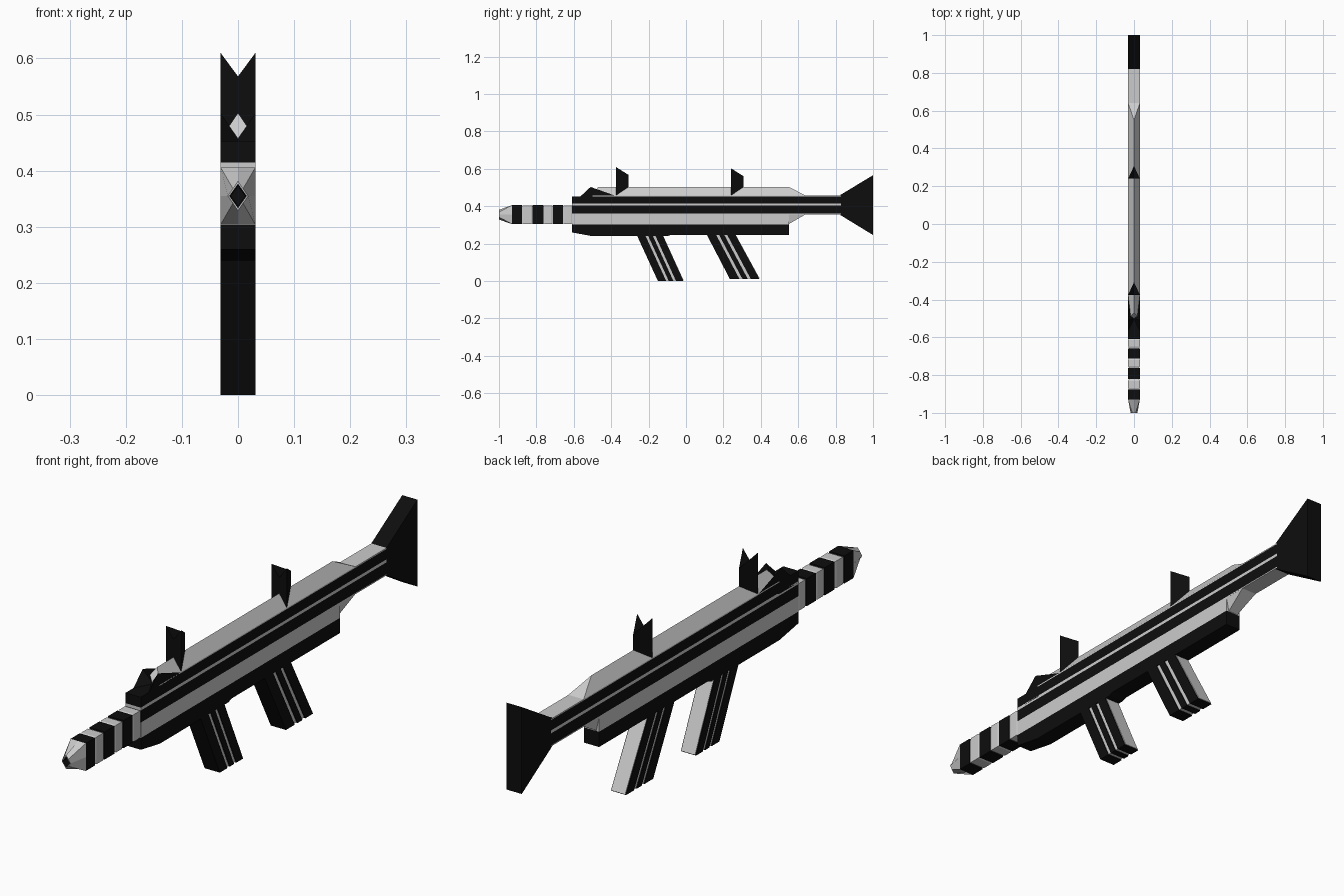
import bpy, bmesh

if "Cube" in bpy.data.objects:
    bpy.data.objects.remove(bpy.data.objects["Cube"])

W = 0.031
black = bpy.data.materials.new("black")
black.diffuse_color = (0.004, 0.004, 0.004, 1)
black.use_nodes = True
black.node_tree.nodes["Principled BSDF"].inputs["Base Color"].default_value = black.diffuse_color
light = bpy.data.materials.new("light_grey")
light.diffuse_color = (0.6, 0.6, 0.6, 1)
light.use_nodes = True
light.node_tree.nodes["Principled BSDF"].inputs["Base Color"].default_value = light.diffuse_color


def mesh(name, verts, faces, mat):
    me = bpy.data.meshes.new(name)
    me.from_pydata(verts, [], faces)
    bm = bmesh.new()
    bm.from_mesh(me)
    bmesh.ops.recalc_face_normals(bm, faces=bm.faces)
    bm.to_mesh(me)
    bm.free()
    me.materials.append(mat)
    ob = bpy.data.objects.new(name, me)
    bpy.context.collection.objects.link(ob)
    return ob


def loft(name, rings, mat, caps=True):
    n = len(rings[0])
    verts = [p for r in rings for p in r]
    faces = [(k * n + i, k * n + (i + 1) % n, (k + 1) * n + (i + 1) % n, (k + 1) * n + i)
             for k in range(len(rings) - 1) for i in range(n)]
    if caps:
        faces += [tuple(range(n)), tuple(range(len(verts) - n, len(verts)))]
    return mesh(name, verts, faces, mat)


def slab(name, profile, mat, w=W):
    """Side profile in (y, z) extruded across x."""
    return loft(name, [[(s * w, y, z) for y, z in profile] for s in (-1, 1)], mat)


def box(name, y0, y1, z0, z1, mat, w=W):
    return slab(name, [(y0, z0), (y1, z0), (y1, z1), (y0, z1)], mat, w)


# Receiver: layered strips
slab("lower_rail", [(-0.61, 0.303), (-0.61, 0.26), (-0.5, 0.24), (-0.1, 0.24),
                    (-0.08, 0.247), (0.55, 0.247), (0.55, 0.303)], black)
box("lower_strip", -0.61, 0.55, 0.303, 0.36, light)
box("side_band_low", -0.61, 0.83, 0.36, 0.404, black)
box("side_pinstripe", -0.61, 0.83, 0.404, 0.415, light)
box("side_band_high", -0.61, 0.83, 0.415, 0.453, black)
box("bar_top", -0.5, 0.83, 0.453, 0.457, light)
box("bar_underside", 0.55, 0.83, 0.356, 0.36, light)

# Ridged top cover and the matching tail below
mesh("top_cover", [(-W, -0.5, 0.457), (W, -0.5, 0.457), (W, 0.64, 0.457), (-W, 0.64, 0.457),
                   (0, -0.47, 0.503), (0, 0.55, 0.503)],
     [(0, 1, 2, 3), (0, 1, 4), (1, 2, 5, 4), (2, 3, 5), (3, 0, 4, 5)], light)
mesh("lower_tail", [(-W, 0.55, 0.357), (W, 0.55, 0.357), (W, 0.64, 0.357), (-W, 0.64, 0.357),
                    (-0.02, 0.55, 0.305), (0.02, 0.55, 0.305)],
     [(0, 1, 2, 3), (0, 1, 5, 4), (1, 2, 5), (2, 3, 4, 5), (3, 0, 4)], light)

# Front ramp: notched, with a fin running back on each side
for s, side in ((-1, "left"), (1, "right")):
    x = s * W
    mesh("front_ramp_" + side,
         [(x, -0.61, 0.41), (0, -0.61, 0.41), (x, -0.51, 0.503), (0, -0.5, 0.457),
          (x, -0.38, 0.457), (x, -0.5, 0.41), (0, -0.5, 0.41)],
         [(0, 1, 3, 2), (2, 3, 4), (0, 2, 4, 5), (3, 6, 5, 4), (0, 5, 6, 1), (1, 6, 3)], black)

# Flared stock
slab("stock", [(0.82, 0.356), (1.0, 0.246), (1.0, 0.566), (0.82, 0.457)], black)

# Sights: wedges with V notched tops, sitting on the ridge
for name, y, top in (("front_sight", -0.375, 0.61), ("rear_sight", 0.24, 0.603)):
    rings = [[(-W, y, a), (0, y, b), (W, y, a), (0, y + 0.067, b)]
             for a, b in ((0.458, 0.495), (top, top - 0.042))]
    v = rings[0] + rings[1]
    mesh(name, v, [(0, 1, 5, 4), (1, 2, 6, 5), (2, 3, 7, 6), (3, 0, 4, 7),
                   (0, 1, 3), (1, 2, 3), (4, 5, 7), (5, 6, 7)], black)

# Grips: light slanted core with black strips
for name, t0, t1, b0, b1, zb in (("front_grip", -0.265, -0.125, -0.15, -0.012, 0.0),
                                 ("rear_grip", 0.11, 0.265, 0.235, 0.395, 0.01)):
    def strip(label, f0, f1, mat, w):
        top, bot = (lambda f: t0 + (t1 - t0) * f), (lambda f: b0 + (b1 - b0) * f)
        slab(label, [(top(f0), 0.25), (bot(f0), zb + 0.003 * (mat == light)),
                     (bot(f1), zb + 0.003 * (mat == light)), (top(f1), 0.25)], mat, w)
    strip(name + "_core", 0.05, 0.995, light, 0.028)
    for i, (f0, f1) in enumerate(((0, 0.32), (0.42, 0.6), (0.7, 0.985))):
        strip(f"{name}_strip_{i}", f0, f1, black, W)

# Barrel: alternating bands
C = 0.355


def ring(y, hx, hz, k=1.0):
    """Eight points; k=1 gives a rectangle, k=0.5 a diamond."""
    return [(hx * a, y, C + hz * b) for a, b in
            ((1, 0), (k, k), (0, 1), (-k, k), (-1, 0), (-k, -k), (0, -1), (k, -k))]


edges = [-0.93, -0.877, -0.82, -0.763, -0.711, -0.658, -0.605]
for i, (a, b) in enumerate(zip(edges, edges[1:])):
    if i % 2 == 0:
        loft(f"barrel_band_{i}", [ring(a, W, 0.051), ring(b, W, 0.051)], black)
    else:
        loft(f"barrel_band_{i}", [ring(a, 0.027, 0.046), ring(a + 0.01, W, 0.05),
                                  ring(b - 0.01, W, 0.05), ring(b, 0.027, 0.046)], light)

# Muzzle tip with a recessed dark bore
tip = [ring(-0.93, W, 0.051), ring(-1.0, 0.018, 0.026, 0.5),
       ring(-1.0, 0.015, 0.021, 0.5), ring(-0.96, 0.013, 0.018, 0.5)]
loft("muzzle", tip[:3], light, caps=False)
loft("bore", tip[2:], black, caps=False)
mesh("bore_end", tip[3], [tuple(range(8))], black)
